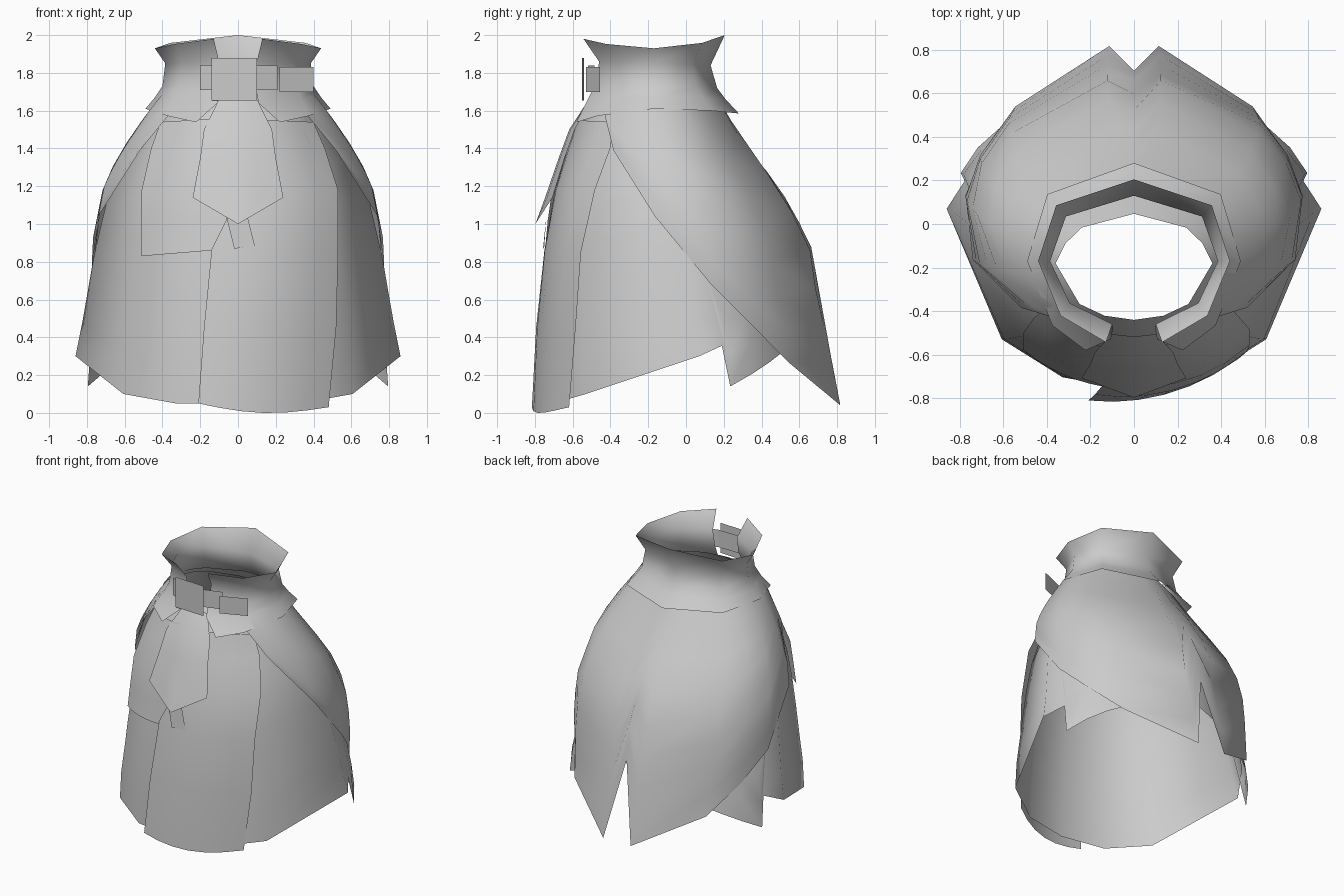
import bpy
import bmesh
from math import sin, cos, pi, radians, sqrt

if "Cube" in bpy.data.objects:
    bpy.data.objects.remove(bpy.data.objects["Cube"])

GREY = (0.6, 0.6, 0.6, 1)
cloth = bpy.data.materials.new("grey cloth")
cloth.use_nodes = True
cloth.diffuse_color = GREY
cloth.node_tree.nodes["Principled BSDF"].inputs["Base Color"].default_value = GREY

# Skirt shapes by height: z, half width, centre y, front y, back y
BODY = [(0, .88, .07, -.765, .68), (.3, .86, .07, -.76, .66), (.5, .82, .05, -.75, .64),
        (.85, .76, 0, -.72, .6), (1.18, .68, -.06, -.67, .46), (1.4, .57, -.1, -.61, .28),
        (1.55, .47, -.16, -.57, .17), (1.7, .36, -.18, -.44, .05)]
BACK = [(0, .72, .02, -.7, .835), (.33, .75, .02, -.7, .77), (.62, .785, .02, -.7, .7),
        (.9, .785, 0, -.7, .66), (1.22, .72, -.07, -.64, .48), (1.4, .62, -.11, -.6, .32),
        (1.6, .48, -.16, -.56, .21), (1.7, .4, -.17, -.48, .15)]


def interp(table, key):
    """Linear lookup in a table sorted by its first column."""
    key = min(max(key, table[0][0]), table[-1][0])
    for a, b in zip(table, table[1:]):
        if key <= b[0]:
            t = (key - a[0]) / (b[0] - a[0])
            return [p + (q - p) * t for p, q in zip(a[1:], b[1:])]


def grid(name, rows, smooth=True):
    """Sheet through rows of points."""
    bm = bmesh.new()
    vs = [[bm.verts.new(p) for p in row] for row in rows]
    for a, b in zip(vs, vs[1:]):
        for i in range(len(a) - 1):
            bm.faces.new((a[i], b[i], b[i + 1], a[i + 1]))
    bmesh.ops.remove_doubles(bm, verts=bm.verts, dist=0.002)
    for f in bm.faces:
        f.smooth = smooth
    mesh = bpy.data.meshes.new(name)
    bm.to_mesh(mesh)
    bm.free()
    mesh.materials.append(cloth)
    obj = bpy.data.objects.new(name, mesh)
    bpy.context.collection.objects.link(obj)


def ring_point(angle, rx, cy, yf, yb):
    """Point on an oval; angle in degrees from the back towards +x."""
    s, c = sin(radians(angle)), cos(radians(angle))
    return rx * s, cy + (yb - cy if c > 0 else cy - yf) * c


def wrap(name, table, angles, top, hem, rows=9, back_scale=1.0):
    """Cloth hanging round the body from height top to an uneven hem."""
    out = []
    for r in range(rows):
        row = []
        for a in angles:
            low = interp(hem, abs(a))[0]
            z = top + (low - top) * r / (rows - 1)
            x, y = ring_point(a, *interp(table, z))
            k = back_scale if abs(a) < 85 else 1
            row.append((x * k, y * k, z))
        out.append(row)
    grid(name, out)


def drape(name, rows, cols=6, sag=0.0):
    """Front panel; rows of left x, z, offset and right x, z, offset."""
    out = []
    for n, (x0, z0, o0, x1, z1, o1) in enumerate(rows):
        row = []
        for i in range(cols + 1):
            t = i / cols
            x, z = x0 + (x1 - x0) * t, z0 + (z1 - z0) * t
            rx, cy, yf, _ = interp(BODY, z)
            y = cy - (cy - yf) * sqrt(max(0, 1 - (x / rx) ** 2)) - o0 - (o1 - o0) * t
            if n == len(rows) - 1:
                z -= sag * sin(pi * t)
            row.append((x, y, z))
        out.append(row)
    grid(name, out)


def strip(name, path, z0, z1):
    grid(name, [[(x, y, z) for x, y in path] for z in (z1, z0)], False)


def both(half):
    return [-a for a in reversed(half) if a] + half


# Underskirt, closed at the front
wrap("underskirt", BODY, both([0, 45, 68, 90, 136, 158, 180]), 1.7,
     [(0, .52), (45, .46), (68, .39), (90, .3), (136, .1), (158, .05), (180, .05)],
     back_scale=.94)

# Back overskirt with a notched tail
wrap("back_overskirt", BACK, both([0, 9, 47, 64, 80, 102, 124, 132]), 1.68,
     [(0, .61), (9, .04), (47, .27), (80, .68), (102, 1.04), (124, 1.39), (132, 1.57)])

# Pointed side tails
for side, label in ((1, "left"), (-1, "right")):
    wrap(label + "_side_tail", BODY, [side * a for a in (38, 48, 60, 73, 80)], .85,
         [(38, .32), (48, .27), (73, .14), (80, .68)], rows=5, back_scale=.955)

# Long front panel and the short flap over it
drape("front_panel", [(-.12, 1.56, .01, .4, 1.54, 0), (-.13, 1.4, .02, .46, 1.4, 0),
                      (-.1, 1.18, .02, .53, 1.18, .04), (-.14, .86, .03, .53, .85, .04),
                      (-.18, .45, .05, .52, .45, .01), (-.21, .05, .07, .48, .03, -.01)],
      sag=.04)
drape("short_flap", [(-.41, 1.54, .02, -.08, 1.56, .02), (-.46, 1.4, .03, -.06, 1.4, .03),
                     (-.51, 1.18, .04, -.05, 1.18, .04), (-.51, 1, .04, -.06, 1.02, .04),
                     (-.51, .83, .04, -.14, .86, .04)])

# Tongue and ribbon end hanging from the buckle
drape("front_tongue", [(-.1, 1.66, .04, .1, 1.66, .04), (-.18, 1.5, .035, .18, 1.5, .035),
                       (-.2, 1.35, .05, .2, 1.35, .05), (-.24, 1.14, .07, .24, 1.14, .07),
                       (0, 1, .1, 0, 1, .1)], cols=4)
drape("ribbon_end", [(-.06, 1.03, .05, .05, 1.04, .05), (-.02, .87, .04, .09, .88, .04)], cols=1)

# Waistband rows: half width, front y, back y, z at front, side, back, opening angle
WAIST = [(.44, -.56, .205, 1.985, 1.93, 2, 17), (.385, -.47, .13, 1.86, 1.85, 1.84, 15),
         (.4, -.49, .165, 1.74, 1.73, 1.72, 14), (.44, -.54, .21, 1.64, 1.67, 1.66, 14),
         (.49, -.63, .28, 1.52, 1.61, 1.585, 27)]
rows = []
for rx, yf, yb, zf, zs, zb, gap in WAIST:
    row = []
    for a in both([0, 50, 90, 130, 180 - gap]):
        c = cos(radians(a))
        k = 1.06 if abs(a) == 50 else 1
        x, y = ring_point(a, rx * k, -.17, yf, -.17 + (yb + .17) * (k if a else 1))
        row.append((x, y, zs + ((zb if c > 0 else zf) - zs) * c * c))
    rows.append(row)
grid("waistband", rows)

# Buckle, band and loose strap
strip("buckle_band", [(-.2, -.485), (-.13, -.52), (.1, -.52), (.21, -.485)], 1.71, 1.84)
strip("loose_strap", [(.22, -.53), (.4, -.455)], 1.7, 1.83)
strip("buckle", [(-.14, -.54), (.1, -.55)], 1.655, 1.88)
